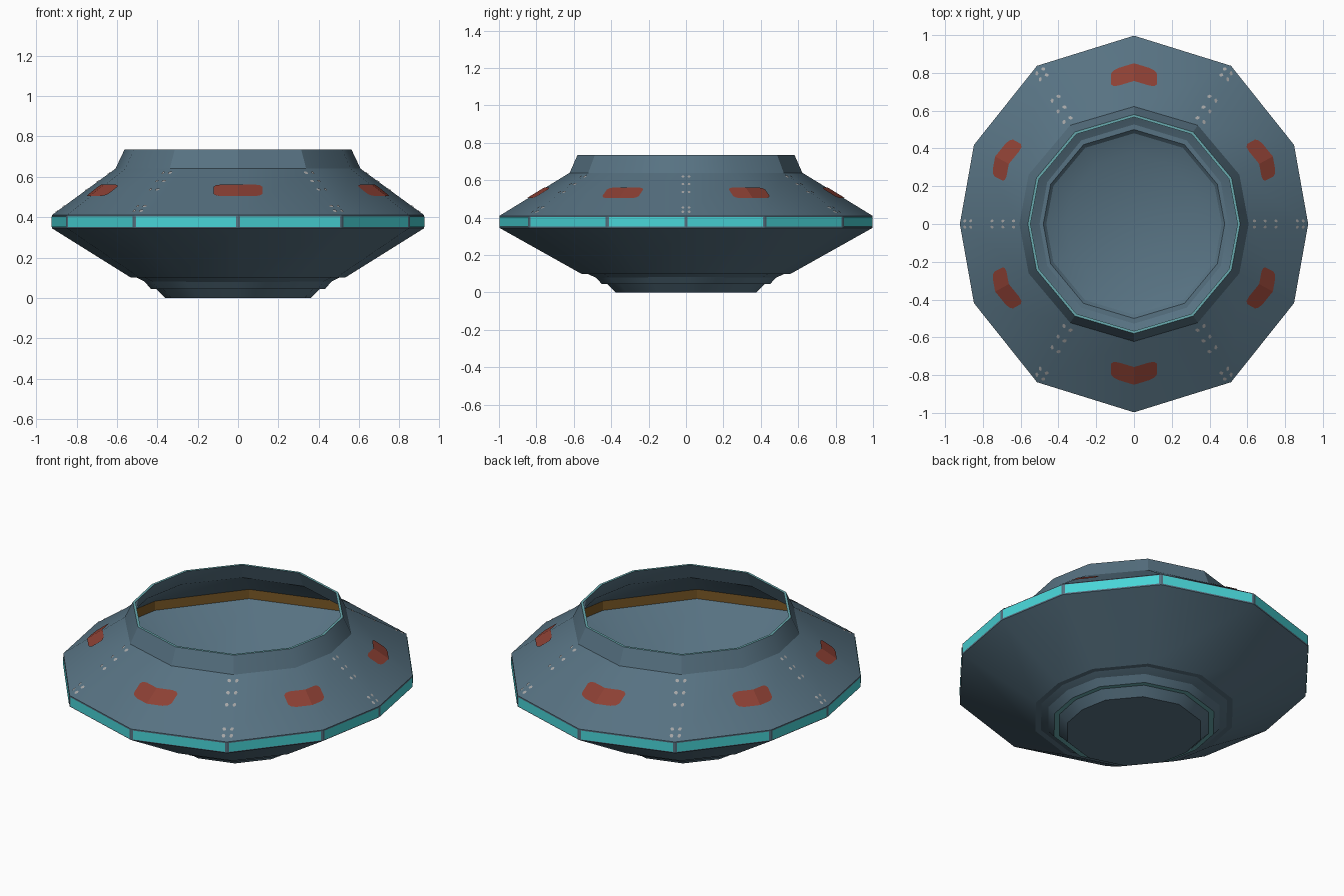
import bpy, bmesh, math
from mathutils import Vector

if "Cube" in bpy.data.objects:
    bpy.data.objects.remove(bpy.data.objects["Cube"])


def lin(c):
    c /= 255
    return c / 12.92 if c < 0.04045 else ((c + 0.055) / 1.055) ** 2.4


def material(name, r, g, b):
    m = bpy.data.materials.new(name)
    m.diffuse_color = (lin(r), lin(g), lin(b), 1)
    m.use_nodes = True
    m.node_tree.nodes["Principled BSDF"].inputs["Base Color"].default_value = m.diffuse_color
    return m


HULL = material("hull blue grey", 87, 114, 130)
CYAN = material("light cyan", 72, 212, 215)
TEAL = material("muted teal", 105, 170, 175)
RED = material("hatch red", 140, 64, 52)
GREY = material("rivet grey", 165, 165, 165)
BROWN = material("inner brown", 122, 88, 38)

# Twelve-sided unit outline, slightly squarer than a circle
QUARTER = [(0, -1), (0.557, -0.84), (0.919, -0.42), (1, 0)]
OUT = QUARTER + [(x, -y) for x, y in QUARTER[-2::-1]]
OUT += [(-x, y) for x, y in OUT[-2:0:-1]]
N = len(OUT)


def on_ring(ring, s):
    """Point on a ring (rx, ry, z) at fractional corner number s."""
    i = math.floor(s)
    a, b = Vector(OUT[i % N]), Vector(OUT[(i + 1) % N])
    p = a.lerp(b, s - i)
    return Vector((p.x * ring[0], p.y * ring[1], ring[2]))


def finish(bm, name, mats, smooth=None):
    me = bpy.data.meshes.new(name)
    bm.to_mesh(me)
    bm.free()
    for m in mats:
        me.materials.append(m)
    ob = bpy.data.objects.new(name, me)
    bpy.context.collection.objects.link(ob)
    if smooth:
        bpy.ops.object.select_all(action='DESELECT')
        ob.select_set(True)
        bpy.context.view_layer.objects.active = ob
        bpy.ops.object.shade_smooth_by_angle(angle=math.radians(smooth))
    return ob


def loft(name, rings, mats, cols, cap0=False, cap1=False, smooth=28):
    bm = bmesh.new()
    loops = [[bm.verts.new(on_ring(r, i)) for i in range(N)] for r in rings]
    for k in range(len(rings) - 1):
        a, b = loops[k], loops[k + 1]
        for i in range(N):
            j = (i + 1) % N
            f = bm.faces.new((a[i], a[j], b[j], b[i]))
            f.material_index = cols[k]
    if cap0:
        bm.faces.new(loops[0][::-1])
    if cap1:
        bm.faces.new(loops[-1])
    return finish(bm, name, mats, smooth)


EDGE_LO = (0.922, 0.997, 0.345)
EDGE_HI = (0.922, 0.997, 0.41)
NECK = (0.607, 0.622, 0.64)

# Saucer shell: underside steps, edge band, upper cone, collar, then back inside
loft("saucer_hull", [
    (0.36, 0.375, 0), (0.405, 0.42, 0.045), (0.432, 0.45, 0.045),
    (0.48, 0.50, 0.10), (0.53, 0.56, 0.10), EDGE_LO, EDGE_HI, NECK,
    (0.562, 0.58, 0.735), (0.548, 0.566, 0.735), (0.594, 0.609, 0.64),
    (0.905, 0.98, 0.405), (0.905, 0.98, 0.35), (0.53, 0.56, 0.115),
    (0.36, 0.375, 0.03)],
    [HULL, TEAL, BROWN],
    [0, 1, 0, 0, 0, 0, 0, 0, 2 - 1, 0, 0, 2, 0, 0],
    cap0=True, cap1=True)


# Glowing panels around the edge, one per side
bm = bmesh.new()
for i in range(N):
    n = on_ring((1, 1, 0), i + 0.5).normalized() * 0.003
    pts = []
    for s, t in ((0.02, 0.1), (0.98, 0.1), (0.98, 0.9), (0.02, 0.9)):
        p = on_ring(EDGE_LO, i + s).lerp(on_ring(EDGE_HI, i + s), t)
        pts.append(bm.verts.new(p + n))
    bm.faces.new(pts)
finish(bm, "edge_light_panels", [CYAN])


def cone_point(corner, u, t, lift=0.004):
    """Point u units sideways from a ridge, at t of the way up the cone."""
    ridge = EDGE_HI[0] + (NECK[0] - EDGE_HI[0]) * t
    s = corner + u / (0.54 * ridge)
    p = on_ring(EDGE_HI, s).lerp(on_ring(NECK, s), t)
    out = Vector((p.x, p.y, 0)).normalized()
    return p + (out * 0.58 + Vector((0, 0, 0.81))) * lift


# Red hatches folded over every second ridge, with rounded corners
bm = bmesh.new()
for c in range(0, N, 2):
    cols = []
    for u, h in ((-0.118, 0.075), (-0.105, 0.11), (-0.08, 0.125), (0, 0.125),
                 (0.08, 0.125), (0.105, 0.11), (0.118, 0.075)):
        cols.append([bm.verts.new(cone_point(c, u, 0.52 + d * h)) for d in (-1, 1)])
    for a, b in zip(cols, cols[1:]):
        bm.faces.new((a[0], b[0], b[1], a[1]))
finish(bm, "red_hatches", [RED])

# Double rows of small rivets along the other ridges
bm = bmesh.new()
for c in range(1, N, 2):
    for t in (0.08, 0.18, 0.54, 0.72, 0.90):
        for u in (-0.02, 0.02):
            bm.faces.new([bm.verts.new(cone_point(
                c, u + 0.010 * math.cos(k * math.pi / 3),
                t + 0.028 * math.sin(k * math.pi / 3))) for k in range(6)])
finish(bm, "ridge_rivets", [GREY])
